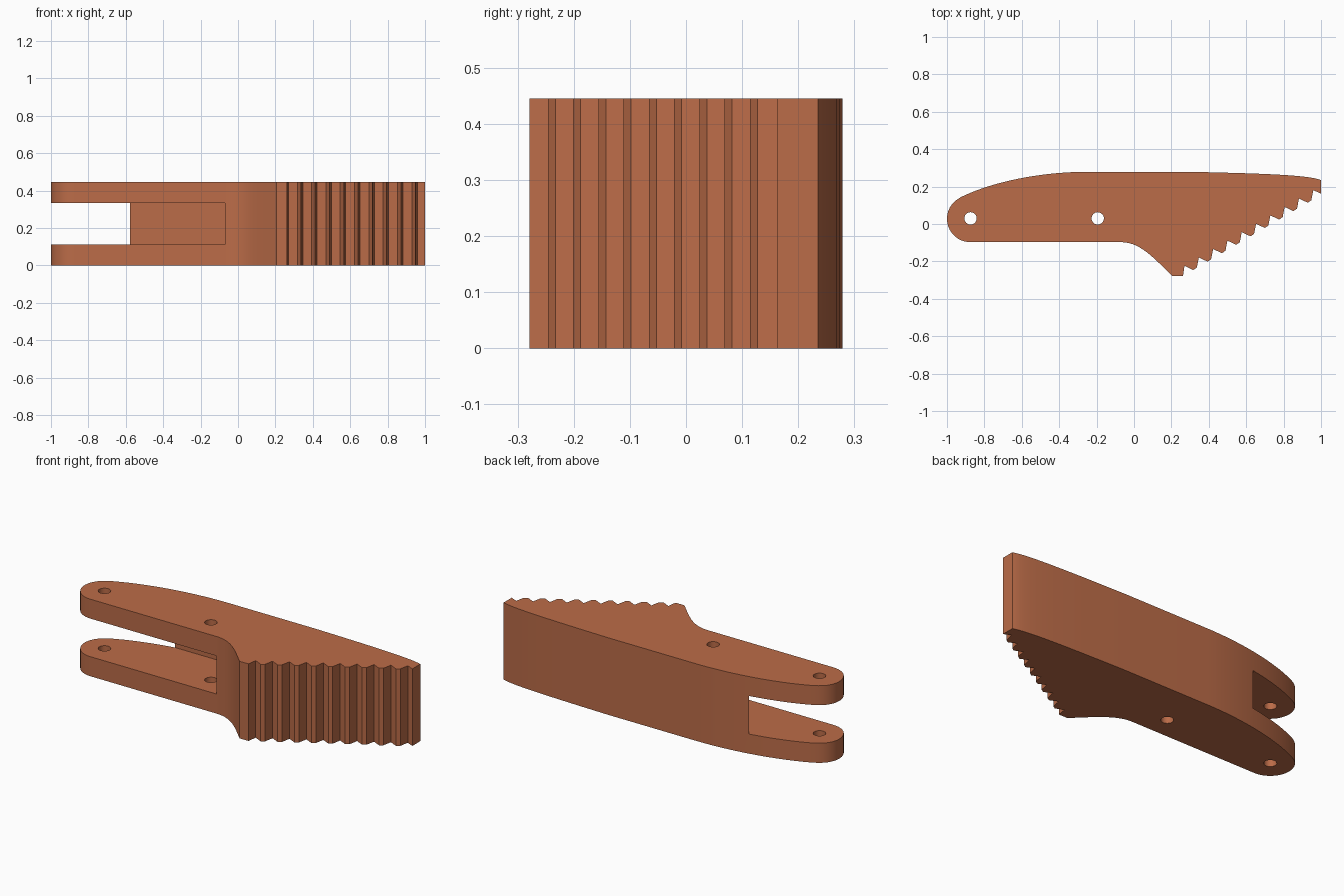
import bpy, bmesh, math
from mathutils import Vector

if "Cube" in bpy.data.objects:
    bpy.data.objects.remove(bpy.data.objects["Cube"])

HEIGHT = 0.445


def bezier(p0, p1, p2, p3, n=14):
    pts = [Vector(p) for p in (p0, p1, p2, p3)]
    out = []
    for i in range(n + 1):
        t = i / n
        s = 1 - t
        v = pts[0] * s**3 + pts[1] * 3*s*s*t + pts[2] * 3*s*t*t + pts[3] * t**3
        out.append((v.x, v.y))
    return out


def arc(cx, cy, r, a0, a1, n):
    angles = [math.radians(a0 + (a1 - a0) * i / n) for i in range(n + 1)]
    return [(cx + r * math.cos(a), cy + r * math.sin(a)) for a in angles]


def prism(name, pts, z0, z1):
    bm = bmesh.new()
    face = bm.faces.new([bm.verts.new((x, y, z0)) for x, y in pts])
    ext = bmesh.ops.extrude_face_region(bm, geom=[face])
    bmesh.ops.translate(bm, vec=(0, 0, z1 - z0),
                        verts=[g for g in ext["geom"] if isinstance(g, bmesh.types.BMVert)])
    bmesh.ops.recalc_face_normals(bm, faces=bm.faces)
    mesh = bpy.data.meshes.new(name)
    bm.to_mesh(mesh)
    bm.free()
    obj = bpy.data.objects.new(name, mesh)
    bpy.context.collection.objects.link(obj)
    return obj


# Outline, anticlockwise: underside, flared toe, stepped teeth, blunt tip, back
outline = bezier((-0.07, -0.097), (0.03, -0.097), (0.10, -0.175), (0.205, -0.279))
outline.append((0.262, -0.279))
for i in range(10):
    dx, dy = i * 0.0765, i * 0.045
    outline.append((0.270 + dx, -0.224 + dy))
    if i < 9:
        outline += [(0.317 + dx, -0.246 + dy), (0.336 + dx, -0.233 + dy)]
outline.append((1.0, 0.162))
outline += bezier((0.30, 0.279), (0.70, 0.270), (0.93, 0.262), (1.0, 0.235))[::-1]
outline += bezier((-0.925, 0.144), (-0.76, 0.225), (-0.50, 0.279), (-0.25, 0.279), 18)[::-1]
outline += arc(-0.875, 0.028, 0.125, 114, 270, 20)[1:]
arm = prism("toothed_arm", outline, 0, HEIGHT)

# Fork slot and two pin holes
slot = [(-1.2, -0.4), (-0.07, -0.4), (-0.07, 0.25), (-1.2, 0.25)]
cutters = [prism("slot_cutter", slot, 0.113, 0.333)]
for x in (-0.874, -0.194):
    cutters.append(prism("pin_hole_cutter", arc(x, 0.03, 0.033, 0, 360, 32)[:-1], -0.1, 0.6))
for c in cutters:
    c.hide_render = True
    mod = arm.modifiers.new(c.name, "BOOLEAN")
    mod.operation = "DIFFERENCE"
    mod.solver = "EXACT"
    mod.object = c

# Bake the cuts and remove the cutters
deps = bpy.context.evaluated_depsgraph_get()
baked = bpy.data.meshes.new_from_object(arm.evaluated_get(deps))
arm.modifiers.clear()
arm.data = baked
for c in cutters:
    bpy.data.objects.remove(c)

# Copper-brown finish with smooth curved walls
mat = bpy.data.materials.new("copper_brown")
mat.diffuse_color = (0.50, 0.15, 0.065, 1)
mat.use_nodes = True
mat.node_tree.nodes["Principled BSDF"].inputs["Base Color"].default_value = mat.diffuse_color
arm.data.materials.clear()
arm.data.materials.append(mat)
bpy.context.view_layer.objects.active = arm
arm.select_set(True)
bpy.ops.object.shade_smooth_by_angle(angle=math.radians(25))
